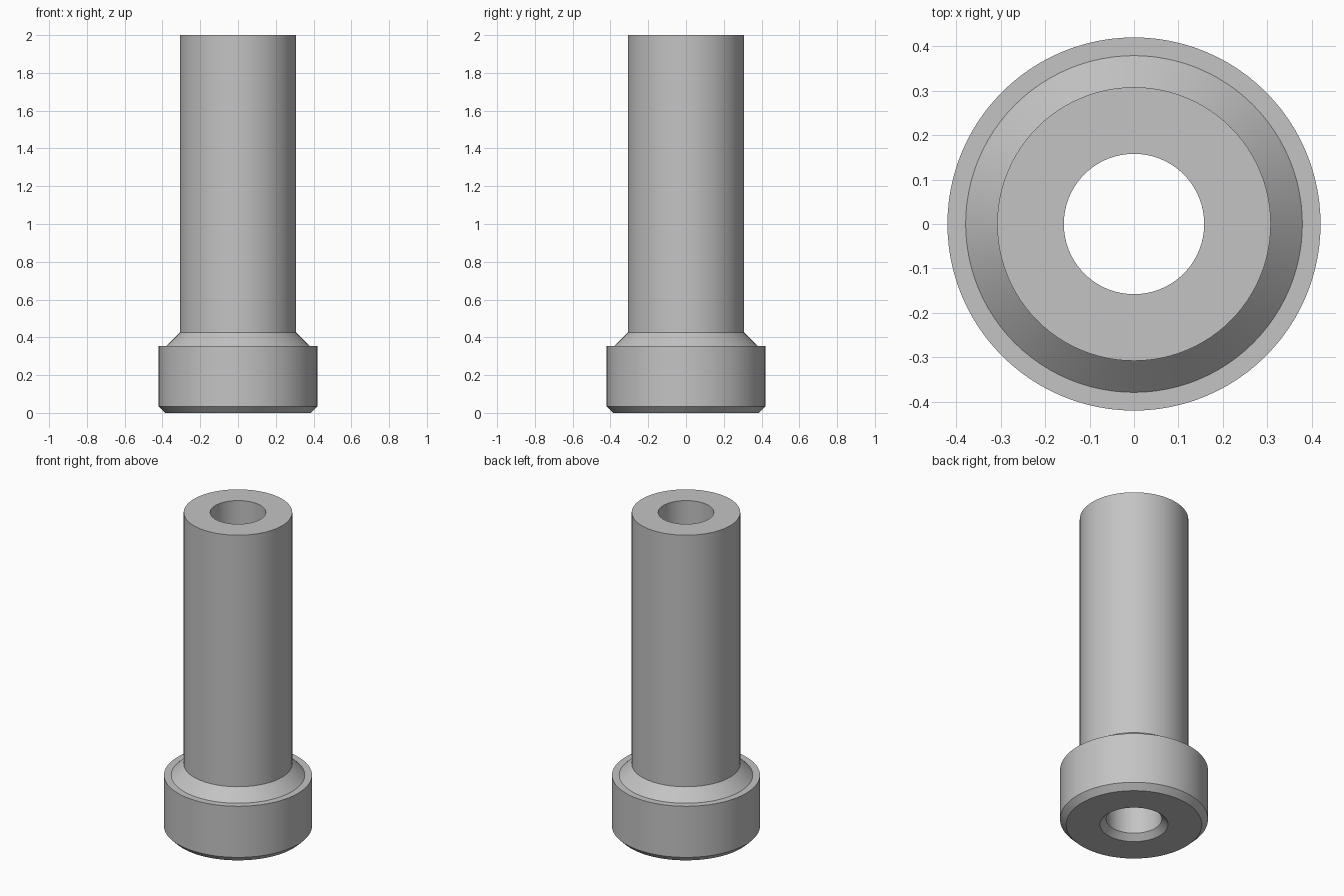
import bpy
import bmesh
import math

cube = bpy.data.objects.get("Cube")
if cube:
    bpy.data.objects.remove(cube, do_unlink=True)

# Plain grey metal
GREY = (0.55, 0.55, 0.55, 1.0)
metal = bpy.data.materials.new("grey_metal")
metal.use_nodes = True
metal.diffuse_color = GREY
metal.node_tree.nodes["Principled BSDF"].inputs["Base Color"].default_value = GREY

SEGMENTS = 96
HEIGHT = 2.0
BORE, SHAFT, COLLAR = 0.158, 0.308, 0.42
CHAMFER = 0.035
COLLAR_TOP, CONE_TOP = 0.355, 0.425
CONE_BASE = 0.379

# Closed radius/height cross-section: collar, cone, shaft, then down the bore
profile = [
    (BORE + CHAMFER, 0),
    (COLLAR - CHAMFER, 0),
    (COLLAR, CHAMFER),
    (COLLAR, COLLAR_TOP),
    (CONE_BASE, COLLAR_TOP),
    (SHAFT, CONE_TOP),
    (SHAFT, HEIGHT),
    (BORE, HEIGHT),
    (BORE, CHAMFER),
]


def lathe(name, points, material):
    """Revolve a closed cross-section around the z axis."""
    bm = bmesh.new()
    rings = []
    for i in range(SEGMENTS):
        a = math.tau * i / SEGMENTS
        rings.append([bm.verts.new((r * math.cos(a), r * math.sin(a), z))
                      for r, z in points])
    for i, ring in enumerate(rings):
        following = rings[(i + 1) % SEGMENTS]
        for j in range(len(points)):
            k = (j + 1) % len(points)
            bm.faces.new((ring[j], following[j], following[k], ring[k]))
    bmesh.ops.recalc_face_normals(bm, faces=bm.faces)
    mesh = bpy.data.meshes.new(name)
    bm.to_mesh(mesh)
    bm.free()
    mesh.materials.append(material)
    obj = bpy.data.objects.new(name, mesh)
    bpy.context.collection.objects.link(obj)
    return obj


# Collared sleeve, smooth around and sharp at the profile corners
sleeve = lathe("collared_sleeve", profile, metal)
bpy.ops.object.select_all(action="DESELECT")
sleeve.select_set(True)
bpy.context.view_layer.objects.active = sleeve
bpy.ops.object.shade_smooth_by_angle(angle=math.radians(30))
